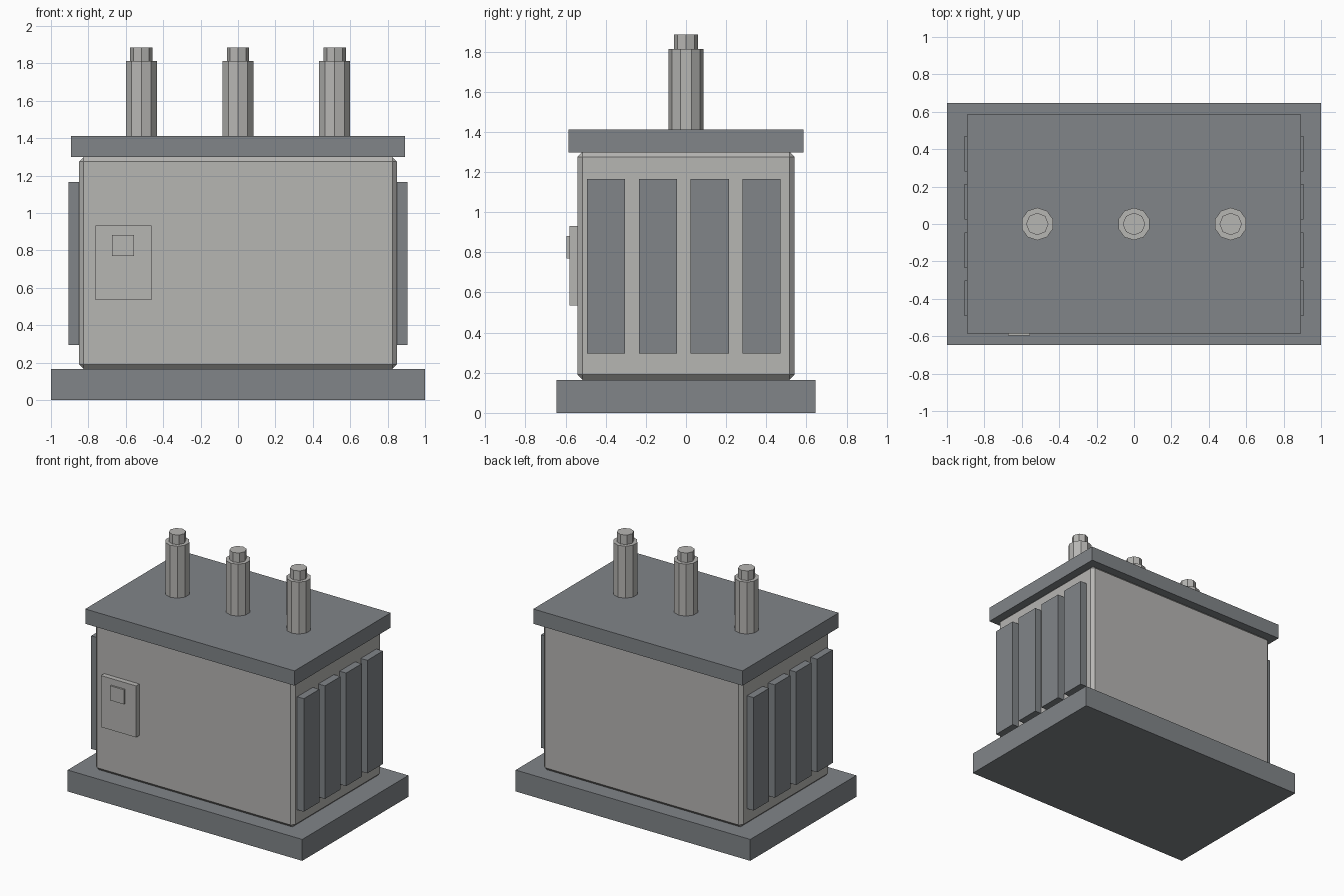
import bpy
import bmesh

# Remove the default cube
cube = bpy.data.objects.get("Cube")
if cube:
    bpy.data.objects.remove(cube, do_unlink=True)


def material(name, rgb):
    m = bpy.data.materials.new(name)
    m.use_nodes = True
    m.diffuse_color = (*rgb, 1)
    shader = next(n for n in m.node_tree.nodes if n.type == "BSDF_PRINCIPLED")
    shader.inputs["Base Color"].default_value = (*rgb, 1)
    return m


light = material("light warm grey", (0.47, 0.465, 0.45))
dark = material("slate grey", (0.22, 0.235, 0.25))


def add_object(name, bm, mat):
    mesh = bpy.data.meshes.new(name)
    bm.to_mesh(mesh)
    bm.free()
    mesh.materials.append(mat)
    obj = bpy.data.objects.new(name, mesh)
    bpy.context.collection.objects.link(obj)
    return obj


def box(name, x, y, z, mat):
    """Box from (min, max) ranges on each axis."""
    bm = bmesh.new()
    bmesh.ops.create_cube(bm, size=1)
    for v in bm.verts:
        v.co = [(a + b) / 2 + c * (b - a) for c, (a, b) in zip(v.co, (x, y, z))]
    return add_object(name, bm, mat)


def prism(name, x, radius, z, sides, mat):
    """Upright faceted cylinder on the centre line."""
    bm = bmesh.new()
    bmesh.ops.create_cone(bm, cap_ends=True, segments=sides, radius1=radius,
                          radius2=radius, depth=z[1] - z[0])
    bmesh.ops.translate(bm, verts=bm.verts, vec=(x, 0, sum(z) / 2))
    return add_object(name, bm, mat)


# Plinth, tank and lid
box("base_plinth", (-1, 1), (-0.646, 0.646), (0, 0.165), dark)
tank = box("tank", (-0.85, 0.85), (-0.541, 0.541), (0.165, 1.3), light)
bevel = tank.modifiers.new("chamfer", "BEVEL")
bevel.width = 0.025
bevel.segments = 1
box("lid", (-0.892, 0.892), (-0.586, 0.586), (1.298, 1.412), dark)

# Cooling fins on both ends
for side, label in ((-1, "right"), (1, "left")):
    for i in range(4):
        y = -0.398 + i * 0.258
        x = sorted((side * 0.84, side * 0.906))
        box(f"{label}_fin_{i + 1}", x, (y - 0.095, y + 0.095), (0.295, 1.166), dark)

# Terminals on the lid
for i in range(3):
    x = (i - 1) * 0.517
    prism(f"terminal_{i + 1}", x, 0.087, (1.41, 1.812), 10, light)
    prism(f"terminal_cap_{i + 1}", x, 0.06, (1.81, 1.885), 8, light)

# Control box on the front
box("control_box", (-0.762, -0.462), (-0.581, -0.538), (0.535, 0.932), light)
box("control_box_plate", (-0.673, -0.556), (-0.595, -0.58), (0.77, 0.882), light)
